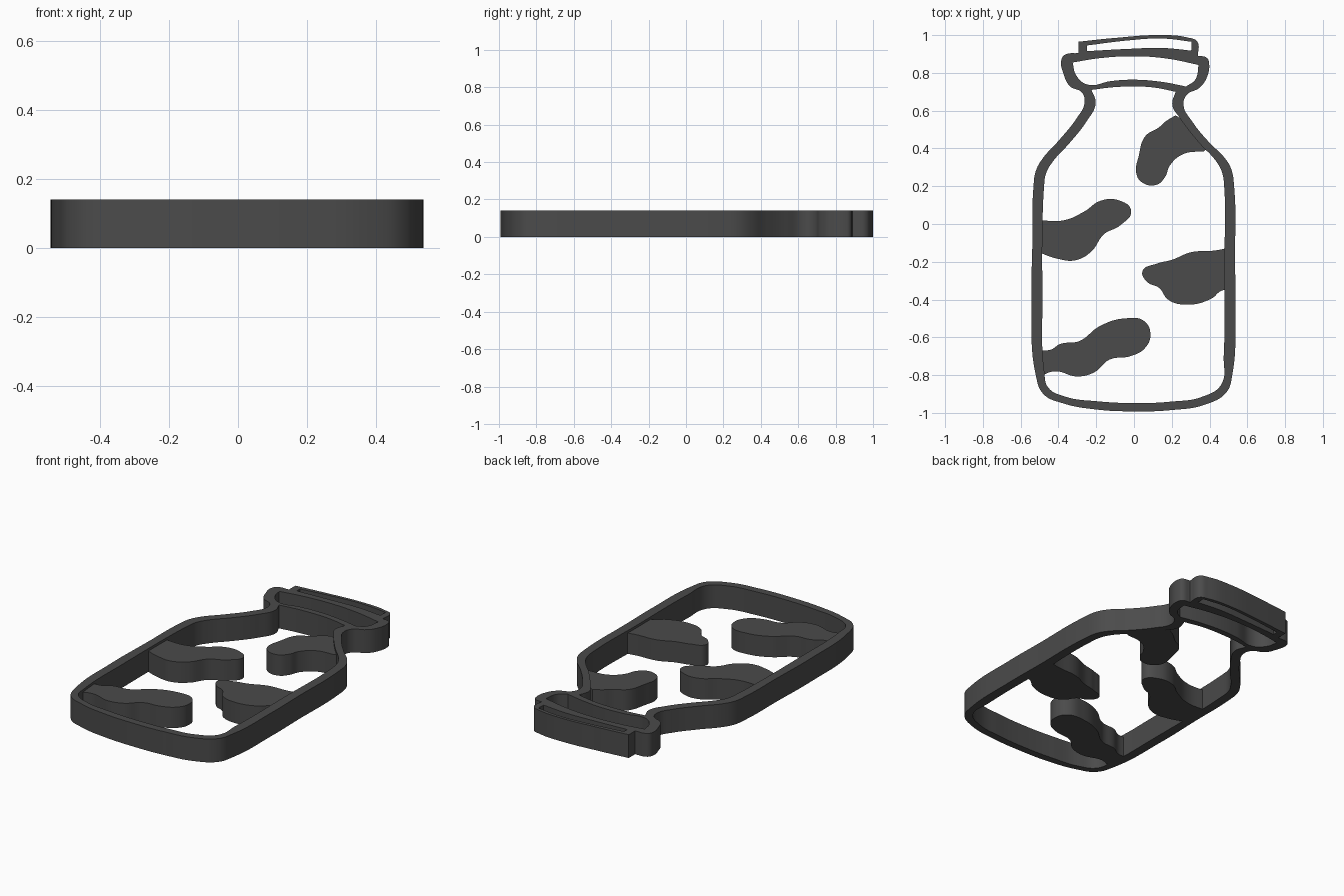
import bpy

FULL = 0.14

# Dark charcoal
dark = bpy.data.materials.new("charcoal")
dark.diffuse_color = (0.07, 0.07, 0.07, 1)


def plate(name, loops, height):
    """Extruded flat part; first loop is the outline, the rest are holes.
    A third value on a point makes it a sharp corner."""
    cu = bpy.data.curves.new(name, 'CURVE')
    cu.dimensions = '2D'
    cu.fill_mode = 'BOTH'
    cu.extrude = height / 2
    cu.resolution_u = 8
    for pts in loops:
        sp = cu.splines.new('BEZIER')
        sp.bezier_points.add(len(pts) - 1)
        sp.use_cyclic_u = True
        for bp, p in zip(sp.bezier_points, pts):
            bp.co = (p[0], p[1], 0)
            kind = 'VECTOR' if len(p) > 2 else 'AUTO'
            bp.handle_left_type = bp.handle_right_type = kind
    cu.materials.append(dark)
    ob = bpy.data.objects.new(name, cu)
    bpy.context.collection.objects.link(ob)
    ob.location.z = height / 2
    bpy.ops.object.select_all(action='DESELECT')
    ob.select_set(True)
    bpy.context.view_layer.objects.active = ob
    bpy.ops.object.convert(target='MESH')
    bpy.ops.object.shade_smooth_by_angle()
    return ob


# Outer silhouette: cap, collar, neck and body
outline = [
    (-.295, .905, 1), (-.295, .965, 1), (-.10, .985), (.13, 1.0), (.28, .988),
    (.335, .965), (.338, .89, 1), (.385, .88), (.397, .855), (.383, .77), (.345, .72),
    (.28, .685), (.262, .63), (.31, .54), (.40, .43), (.48, .35), (.515, .29),
    (.53, .2), (.535, -.2), (.537, -.45), (.52, -.80), (.49, -.89), (.38, -.955),
    (.2, -.985), (0, -.992), (-.2, -.982), (-.38, -.948), (-.48, -.90),
    (-.52, -.80), (-.543, -.42), (-.538, -.1), (-.532, .2), (-.52, .28),
    (-.485, .345), (-.40, .44), (-.30, .565), (-.262, .64), (-.275, .695),
    (-.34, .73), (-.375, .80), (-.386, .86), (-.37, .893)]

# Openings
cap_hole = [(-.25, .945, 1), (-.03, .972), (.15, .982), (.305, .965, 1),
            (.303, .918, 1), (.15, .932), (-.03, .927), (-.25, .915, 1)]
collar_hole = [(-.325, .855, 1), (-.18, .878), (0, .888), (.18, .875),
               (.342, .842, 1), (.325, .765), (.275, .728, 1), (.15, .752),
               (0, .764), (-.12, .757), (-.245, .738), (-.305, .785)]
body_hole = [(-.225, .71, 1), (-.11, .724), (0, .728), (.11, .722),
             (.22, .70, 1), (.203, .63), (.24, .565), (.34, .435), (.44, .325),
             (.467, .27), (.478, .19), (.478, -.2), (.475, -.7), (.462, -.85),
             (.36, -.915), (.2, -.94), (0, -.948), (-.2, -.938), (-.36, -.915),
             (-.455, -.865), (-.475, -.78), (-.485, -.4), (-.476, .2),
             (-.465, .27), (-.43, .33), (-.34, .43), (-.25, .545), (-.203, .64)]
plate("bottle_outline", [outline, cap_hole, collar_hole, body_hole], FULL)

# Irregular spots growing inward from the walls
spots = [
    [(.28, .54, 1), (.22, .575, 1), (.17, .545), (.13, .51), (.06, .465),
     (.025, .36), (.012, .27), (.04, .222), (.12, .208), (.165, .25),
     (.19, .31), (.26, .37), (.37, .385, 1), (.40, .41, 1)],
    [(-.505, .02, 1), (-.37, .02), (-.26, .068), (-.18, .122), (-.08, .125),
     (-.015, .07), (-.07, -.005), (-.16, -.055), (-.225, -.145),
     (-.31, -.192), (-.40, -.185), (-.505, -.15, 1)],
    [(.505, -.125, 1), (.43, -.14), (.30, -.15), (.20, -.19), (.12, -.21),
     (.045, -.25), (.068, -.305), (.135, -.34), (.18, -.40), (.27, -.427),
     (.41, -.395), (.46, -.355), (.505, -.345, 1)],
    [(-.51, -.67, 1), (-.44, -.665), (-.39, -.635), (-.29, -.62), (-.18, -.54),
     (-.05, -.5), (.055, -.515), (.087, -.59), (.055, -.66), (-.02, -.70),
     (-.13, -.718), (-.21, -.785), (-.30, -.807), (-.42, -.78),
     (-.505, -.81, 1)],
]
for i, pts in enumerate(spots):
    plate(f"spot_{i + 1}", [pts], 0.125)
